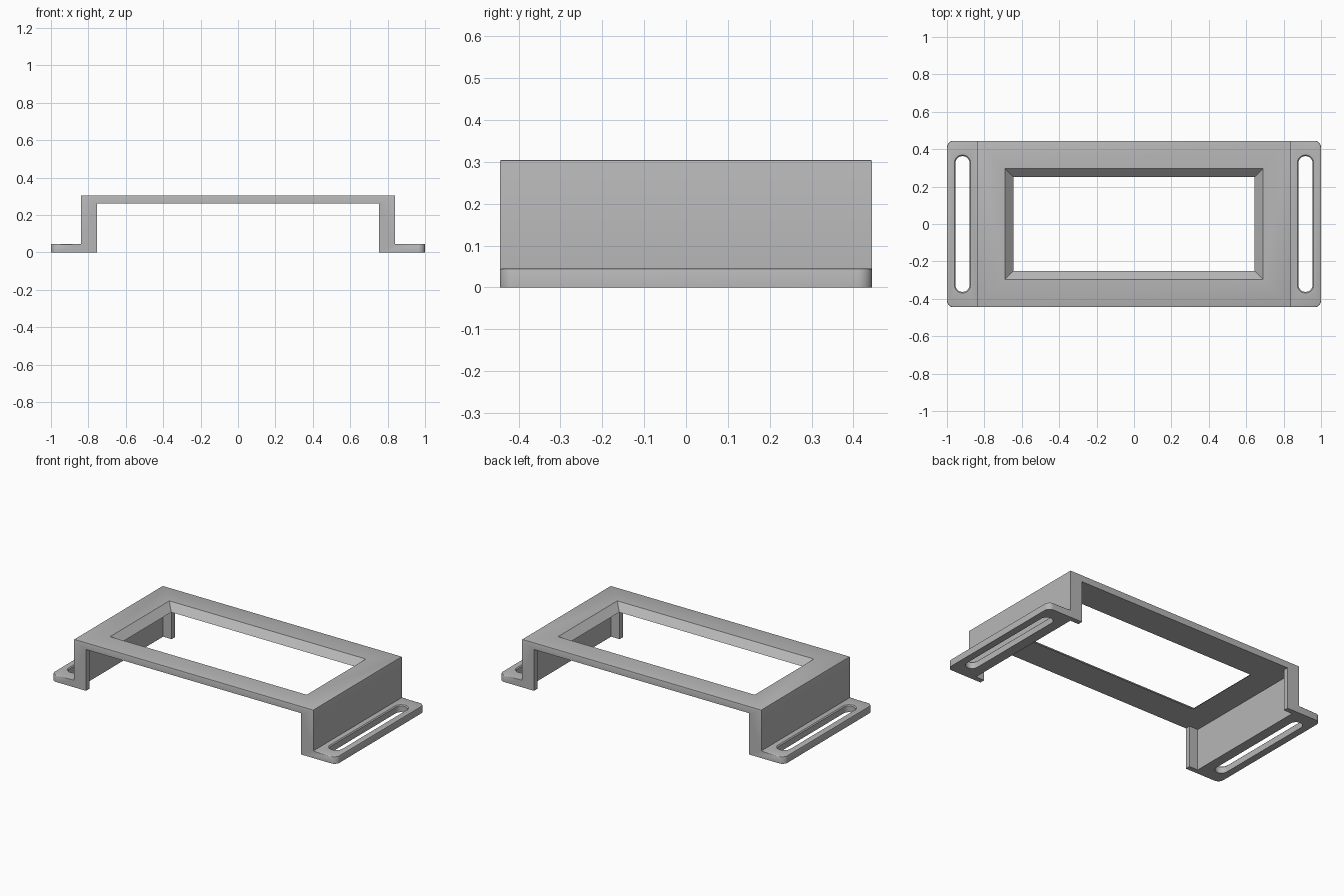
import bpy, bmesh, math

if "Cube" in bpy.data.objects:
    bpy.data.objects.remove(bpy.data.objects["Cube"], do_unlink=True)

DEPTH = 0.445                       # half depth of the bracket
TOP, UNDER, FLANGE = 0.305, 0.262, 0.045
OUTER, INNER = 0.84, 0.755          # leg faces

grey = bpy.data.materials.new("plain grey")
grey.use_nodes = True
grey.diffuse_color = (0.47, 0.47, 0.47, 1)
grey.node_tree.nodes["Principled BSDF"].inputs["Base Color"].default_value = (0.47, 0.47, 0.47, 1)


def make_object(name, bm):
    bmesh.ops.recalc_face_normals(bm, faces=bm.faces)
    mesh = bpy.data.meshes.new(name)
    bm.to_mesh(mesh)
    bm.free()
    mesh.materials.append(grey)
    obj = bpy.data.objects.new(name, mesh)
    bpy.context.collection.objects.link(obj)
    return obj


def loft(name, rings):
    """Solid through a stack of matching point rings."""
    bm = bmesh.new()
    loops = [[bm.verts.new(p) for p in ring] for ring in rings]
    for a, b in zip(loops, loops[1:]):
        for i in range(len(a)):
            j = (i + 1) % len(a)
            bm.faces.new((a[i], a[j], b[j], b[i]))
    bm.faces.new(loops[0])
    bm.faces.new(loops[-1])
    return make_object(name, bm)


def rectangle(x0, x1, y, z):
    return [(x0, -y, z), (x1, -y, z), (x1, y, z), (x0, y, z)]


def stadium(cx, r, half, z, steps=12):
    points = []
    for end in (1, -1):
        for k in range(steps + 1):
            a = math.pi * k / steps + (0 if end > 0 else math.pi)
            points.append((cx + r * math.cos(a), end * (half - 0.045) + r * math.sin(a), z))
    return points


# Bracket body: hat-shaped profile extruded front to back
half = [(INNER, UNDER), (INNER, 0), (1, 0), (1, FLANGE), (OUTER, FLANGE), (OUTER, TOP)]
outline = half + [(-x, z) for x, z in reversed(half)]
bm = bmesh.new()
base = bm.faces.new([bm.verts.new((x, -DEPTH, z)) for x, z in outline])
extruded = bmesh.ops.extrude_face_region(bm, geom=[base])["geom"]
bmesh.ops.translate(bm, vec=(0, 2 * DEPTH, 0),
                    verts=[v for v in extruded if isinstance(v, bmesh.types.BMVert)])
bmesh.ops.recalc_face_normals(bm, faces=bm.faces)

# Rounded flange corners
corners = [e for e in bm.edges if all(abs(v.co.x) > 0.99 for v in e.verts)
           and abs(e.verts[0].co.z - e.verts[1].co.z) > 0.01]
bmesh.ops.bevel(bm, geom=corners, offset=0.035, segments=8, profile=0.5, affect='EDGES')


# Softened upper rims
def is_rim(edge):
    a, b = (v.co for v in edge.verts)
    if abs(a.z - b.z) > 0.001:
        return False
    on_top = abs(a.z - TOP) < 0.001
    on_flange = abs(a.z - FLANGE) < 0.001 and max(abs(a.x), abs(b.x)) > OUTER + 0.01
    return on_top or on_flange


bmesh.ops.bevel(bm, geom=[e for e in bm.edges if is_rim(e)], offset=0.005,
                segments=2, profile=0.5, affect='EDGES')
body = make_object("bracket_body", bm)

# Window with sloping sides, flared through the top plate
rings = []
for z in (UNDER - 0.03, TOP + 0.03):
    grow = 0.045 * (z - UNDER) / (TOP - UNDER)
    rings.append(rectangle(-0.645 - grow, 0.645 + grow, 0.252 + grow, z))
cutters = [loft("window_cutter", rings)]

# Leg recesses and mounting slots on both sides
for side, label in ((1, "left"), (-1, "right")):
    x0, x1 = sorted((side * 0.72, side * 0.815))
    cutters.append(loft(label + "_recess_cutter",
                        [rectangle(x0, x1, 0.413, -0.1), rectangle(x0, x1, 0.413, UNDER)]))
    levels = ((-0.05, 0.038), (FLANGE - 0.006, 0.038), (FLANGE, 0.044), (0.1, 0.044))
    cutters.append(loft(label + "_slot_cutter",
                        [stadium(side * 0.917, r, 0.37, z) for z, r in levels]))

bpy.context.view_layer.objects.active = body
for cutter in cutters:
    cutter.hide_render = True
    cutter.hide_viewport = True
    mod = body.modifiers.new(cutter.name, 'BOOLEAN')
    mod.operation = 'DIFFERENCE'
    mod.solver = 'EXACT'
    mod.object = cutter
    bpy.ops.object.modifier_apply(modifier=mod.name)
for cutter in cutters:
    bpy.data.objects.remove(cutter, do_unlink=True)

body.select_set(True)
bpy.ops.object.shade_smooth_by_angle(angle=math.radians(30))
